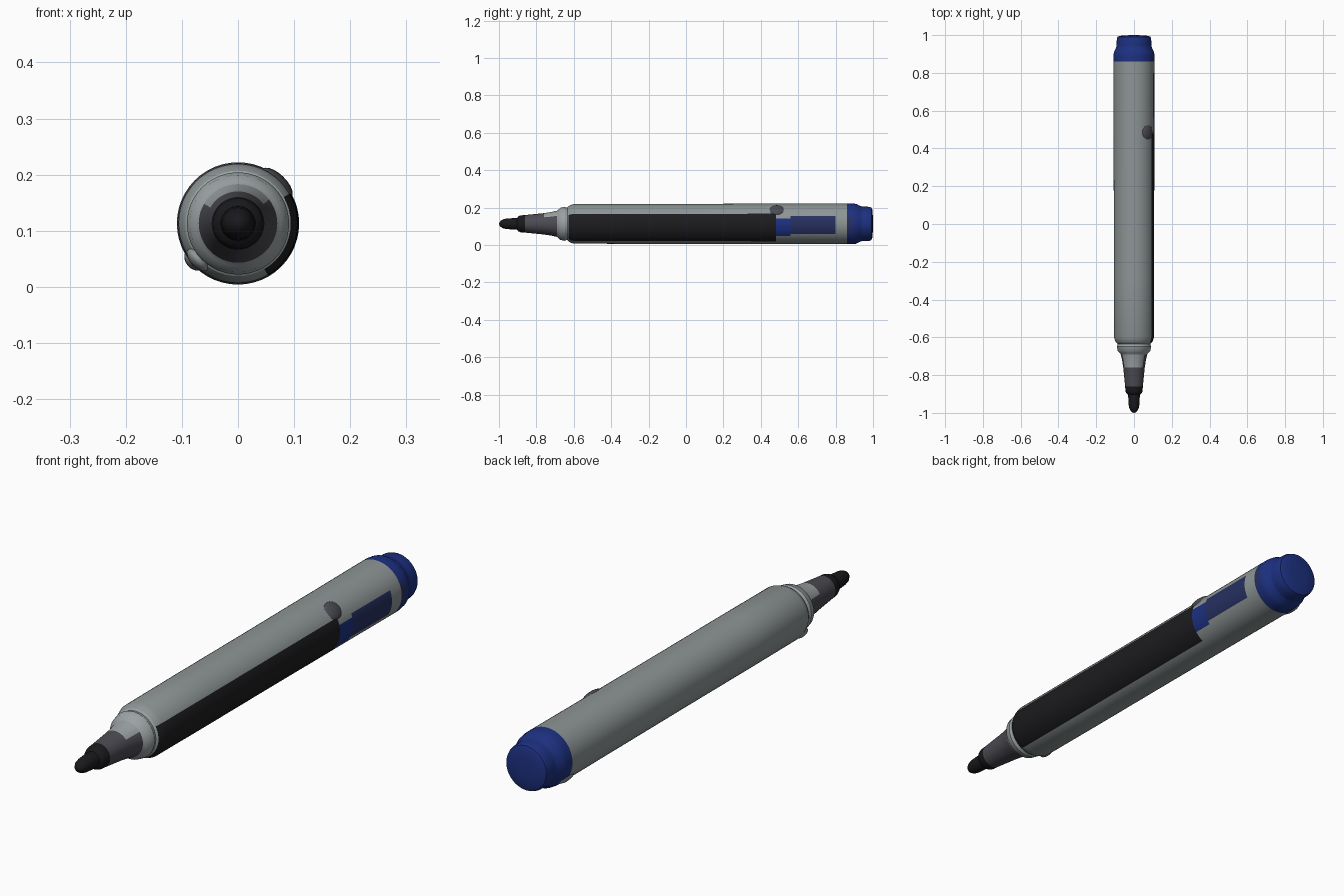
import bpy, bmesh
from math import sin, cos, pi, radians, degrees

if "Cube" in bpy.data.objects:
    bpy.data.objects.remove(bpy.data.objects["Cube"])

AXIS_Z = 0.113   # height of the pen's long axis
SIDES = 48


def material(name, rgb):
    m = bpy.data.materials.new(name)
    m.diffuse_color = (*rgb, 1)
    m.use_nodes = True
    m.node_tree.nodes["Principled BSDF"].inputs["Base Color"].default_value = m.diffuse_color
    return m


GREY = material("grey_plastic", (0.27, 0.30, 0.30))
PALE = material("pale_plastic", (0.33, 0.36, 0.37))
LABEL = material("dark_label", (0.012, 0.012, 0.014))
NAVY = material("navy_print", (0.02, 0.03, 0.12))
BLUE = material("blue_plug", (0.012, 0.03, 0.22))
BLACK = material("black_ink", (0.01, 0.01, 0.012))
SMOKE = material("smoky_plastic", (0.07, 0.07, 0.085))


def finish(bm, name, mats, angle=35):
    bmesh.ops.recalc_face_normals(bm, faces=bm.faces)
    me = bpy.data.meshes.new(name)
    bm.to_mesh(me)
    bm.free()
    for m in mats:
        me.materials.append(m)
    ob = bpy.data.objects.new(name, me)
    bpy.context.collection.objects.link(ob)
    bpy.ops.object.select_all(action='DESELECT')
    ob.select_set(True)
    bpy.context.view_layer.objects.active = ob
    bpy.ops.object.shade_smooth_by_angle(angle=radians(angle))
    return ob


def lathe(name, profile, mats, pick=None):
    """Revolve (y, radius) points round the long axis; pick(y, degrees) chooses a material slot."""
    bm = bmesh.new()
    rings = []
    for y, r in profile:
        if r == 0:
            rings.append([bm.verts.new((0, y, AXIS_Z))] * SIDES)
        else:
            rings.append([bm.verts.new((r * cos(2 * pi * i / SIDES), y,
                                        AXIS_Z + r * sin(2 * pi * i / SIDES)))
                          for i in range(SIDES)])
    for k, (a, b) in enumerate(zip(rings, rings[1:])):
        for i in range(SIDES):
            j = (i + 1) % SIDES
            f = bm.faces.new(list(dict.fromkeys((a[i], a[j], b[j], b[i]))))
            if pick:
                ang = (degrees(2 * pi * (i + 0.5) / SIDES) + 180) % 360 - 180
                f.material_index = pick((profile[k][0] + profile[k + 1][0]) / 2, ang)
    return finish(bm, name, mats)


def bump(name, y, ang, dist, size, mat):
    """Small moulded lump on the barrel: size is (radial, along pen, around pen)."""
    bm = bmesh.new()
    bmesh.ops.create_uvsphere(bm, u_segments=16, v_segments=10, radius=1)
    ob = finish(bm, name, [mat])
    ob.scale = size
    ob.rotation_euler = (0, -radians(ang), 0)
    ob.location = (dist * cos(radians(ang)), y, AXIS_Z + dist * sin(radians(ang)))


# Barrel with the printed panel on its right side
def barrel_colour(y, a):
    if y > 0.9:
        return 3
    if y > 0.86:
        return 3 if abs(a) > 20 or y > 0.88 else 2
    if y < 0.48 and -62 < a < 28:
        return 1
    if 0.48 < y < 0.56 and -35 < a < 12:
        return 3
    if 0.56 < y < 0.8 and -30 < a < 20:
        return 2
    return 0


lathe("barrel", [(-0.628, 0.094), (-0.618, 0.1), (-0.6, 0.106), (-0.3, 0.107), (0.1, 0.107),
                 (0.48, 0.108), (0.56, 0.108), (0.8, 0.109), (0.86, 0.109), (0.89, 0.109),
                 (0.912, 0.106), (0.925, 0.098), (0.94, 0.093)],
      [GREY, LABEL, NAVY, BLUE], barrel_colour)

# Blue plug in the back end
lathe("end_plug", [(0.94, 0.093), (0.955, 0.092), (0.98, 0.091), (0.991, 0.087),
                   (0.996, 0.075), (0.999, 0.04), (1.0, 0)], [BLUE])

# Stepped collar between barrel and nozzle
lathe("collar", [(-0.628, 0.094), (-0.634, 0.087), (-0.642, 0.088), (-0.648, 0.091),
                 (-0.672, 0.086), (-0.682, 0.076), (-0.69, 0.07)], [PALE])

# Tapered nozzle, pale at the top and smoky elsewhere
lathe("nozzle", [(-0.69, 0.07), (-0.72, 0.063), (-0.76, 0.057), (-0.8, 0.053), (-0.86, 0.047),
                 (-0.885, 0.045), (-0.897, 0.04), (-0.903, 0.031)],
      [SMOKE, PALE, BLACK],
      lambda y, a: 2 if y < -0.84 else (1 if y > -0.77 and 40 < a < 150 else 0))

# Bullet writing tip
lathe("writing_tip", [(-0.903, 0.031), (-0.93, 0.03), (-0.96, 0.028), (-0.978, 0.024),
                      (-0.99, 0.017), (-0.997, 0.009), (-1.0, 0)], [BLACK])

# Moulded lumps on the barrel
bump("side_lump", 0.485, 46, 0.1, (0.016, 0.045, 0.036), SMOKE)
bump("rear_lower_lump", 0.86, 220, 0.1, (0.017, 0.05, 0.022), GREY)
bump("front_lower_lump", -0.615, 222, 0.096, (0.014, 0.03, 0.025), GREY)
